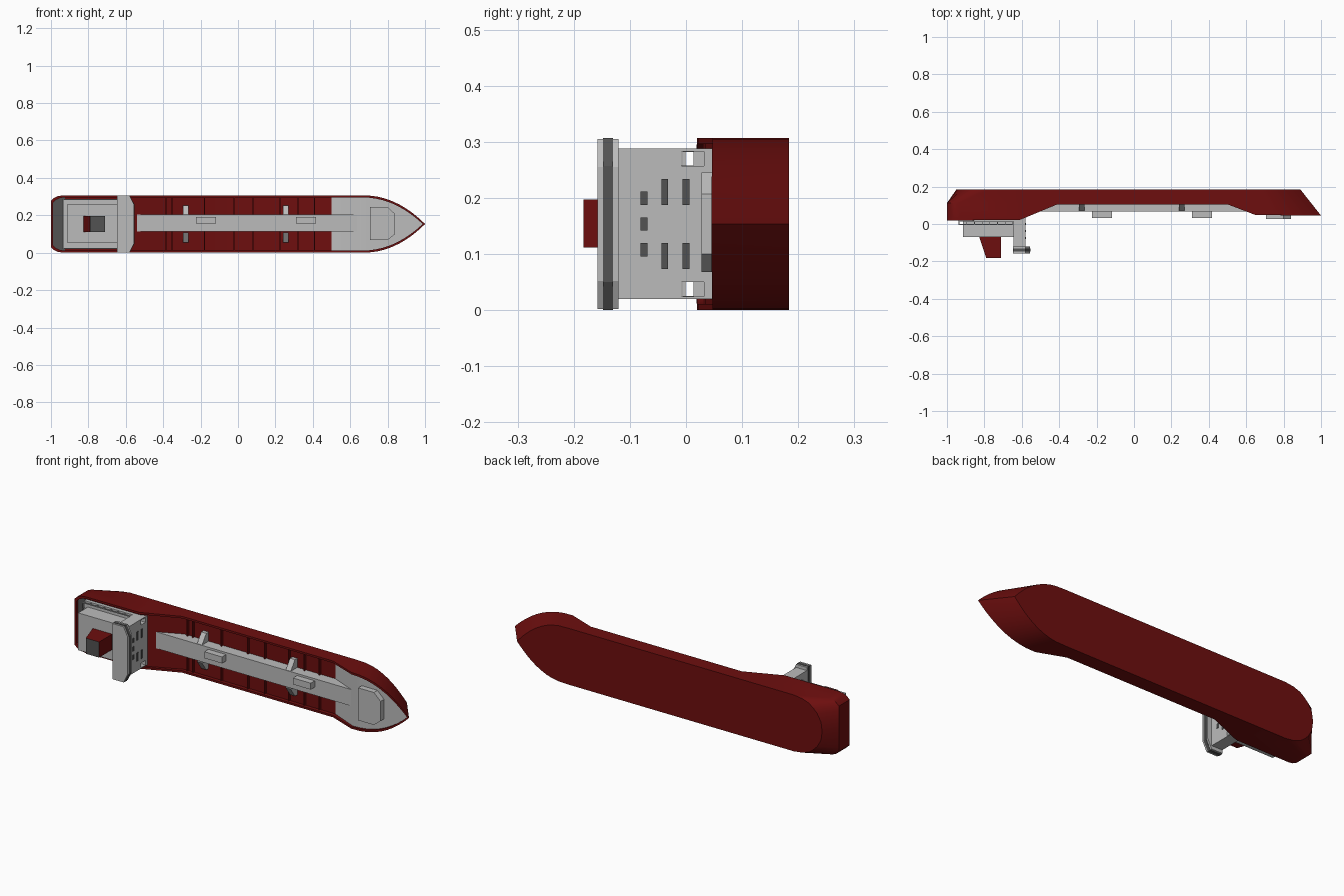
import bpy, bmesh, math
from mathutils import Vector

if "Cube" in bpy.data.objects:
    bpy.data.objects.remove(bpy.data.objects["Cube"])

ZC = 0.1535   # centreline of the ship, which lies on its side (deck faces -y)


def material(name, rgb):
    m = bpy.data.materials.new(name)
    m.diffuse_color = (*rgb, 1)
    m.use_nodes = True
    m.node_tree.nodes["Principled BSDF"].inputs["Base Color"].default_value = m.diffuse_color
    return m


RED = material("hull_red", (0.155, 0.0045, 0.0045))
GREY = material("light_grey", (0.50, 0.50, 0.50))
DARK = material("dark_grey", (0.085, 0.085, 0.085))


def finish(name, bm, mats):
    bmesh.ops.recalc_face_normals(bm, faces=bm.faces)
    me = bpy.data.meshes.new(name)
    bm.to_mesh(me)
    bm.free()
    for m in mats:
        me.materials.append(m)
    ob = bpy.data.objects.new(name, me)
    bpy.context.collection.objects.link(ob)
    return ob


def prism(name, pts, axis, a, b, *mats, rule=None):
    """Extrude a 2D outline along one axis, from a to b."""
    bm = bmesh.new()

    def place(p, d):
        c = list(p)
        c.insert(axis, d)
        return bm.verts.new(c)
    lo = [place(p, a) for p in pts]
    hi = [place(p, b) for p in pts]
    n = len(pts)
    bm.faces.new(lo)
    bm.faces.new(hi)
    for i in range(n):
        j = (i + 1) % n
        bm.faces.new((lo[i], lo[j], hi[j], hi[i]))
    bmesh.ops.recalc_face_normals(bm, faces=bm.faces)
    if rule:
        for f in bm.faces:
            f.material_index = rule(f)
    return finish(name, bm, mats)


def box(name, x0, x1, y0, y1, z0, z1, mat):
    return prism(name, [(x0, y0), (x1, y0), (x1, y1), (x0, y1)], 2, z0, z1, mat)


def both(z0, z1):
    """A z range and its mirror across the centreline."""
    return ((z0, z1), (2 * ZC - z1, 2 * ZC - z0))


# ---- hull: half outlines of rail and keel, lofted and mirrored ----
W = 0.1535
top = [(-1, 0), (-1, .05), (-1, .1), (-1, .124), (-.985, .139), (-.963, .149), (-.935, W)]
low = [(-.95, 0), (-.943, .05), (-.92, .09), (-.895, .115), (-.87, .133), (-.83, .147), (-.78, W)]
for x in (-.61, -.41, .5, .65):
    top.append((x, W))
    low.append((min(x, .58), W))
for k in range(1, 13):
    s = math.sin(k * math.pi / 24)
    w = W * (1 - s ** 2.2)
    top.append((.66 + .34 * s, w))
    low.append((.60 + .29 * s, w))


def interp(x, table):
    for (x0, v0), (x1, v1) in zip(table, table[1:]):
        if x <= x1:
            return v0 + (v1 - v0) * max(0, (x - x0) / (x1 - x0))
    return table[-1][1]


def sheer(x):
    return interp(x, [(-1, .019), (-.61, .022), (-.41, .105), (.5, .105), (.65, .048), (1, .045)])


def deck(x):
    return sheer(x) + interp(x, [(-.61, .012), (-.41, .02), (.5, .02), (.65, .012)])


KEEL, CHINE = .184, .112
keel_ring, chine_ring, rail_ring, inner_ring, deck_ring = [], [], [], [], []
for (tx, tw), (lx, lw) in zip(top, low):
    y = sheer(tx)
    t = 1 if tx < 0 else (KEEL - CHINE) / (KEEL - y)
    keel_ring.append((lx, KEEL, lw))
    chine_ring.append((lx + (tx - lx) * t, CHINE, lw + (tw - lw) * t))
    rail_ring.append((tx, y, tw))
    ix, iw = (tx * .988 if abs(tx) > .66 else tx), tw * .93
    inner_ring.append((ix, y, iw))
    deck_ring.append((ix, deck(tx), iw))

bm = bmesh.new()
N = len(top)
loops = []
for ring in (keel_ring, chine_ring, rail_ring, inner_ring, deck_ring):
    pts = ring + [(x, y, -w) for x, y, w in ring[-2:0:-1]]
    loops.append([bm.verts.new((x, y, ZC + w)) for x, y, w in pts])
M = len(loops[0])
for A, B in zip(loops, loops[1:]):
    for i in range(M):
        j = (i + 1) % M
        bm.faces.new((A[i], A[j], B[j], B[i]))
bm.faces.new(loops[0])
# deck plating in strips from side to side, coloured by position
D = loops[-1]
for i in range(N - 1):
    quad = [D[i], D[i + 1], D[(M - i - 1) % M], D[(M - i) % M]]
    f = bm.faces.new(list(dict.fromkeys(quad)))
    cx = f.calc_center_median().x
    f.material_index = 2 if cx < -.92 else 1 if cx > .5 else 0
hull = finish("hull", bm, (RED, GREY, DARK))
bpy.context.view_layer.objects.active = hull
hull.select_set(True)
bpy.ops.object.shade_smooth_by_angle(angle=math.radians(28))
hull.select_set(False)

# ---- main deck: trunk, cross ribs, sloped side braces, lockers ----
box("deck_trunk", -.60, .655, .066, .13, .113, .203, GREY)
for x in (-.385, -.353, -.18, -.02, .08, .225, .32, .41):
    box("deck_rib", x - .003, x + .003, .112, .128, .013, .294, RED)
for x in (-.28, .255):
    for side in (1, -1):
        prof = [(.067, .2), (.105, .253), (.128, .253), (.128, .2)]
        prof = [(y, ZC + side * (z - ZC)) for y, z in prof]
        prism("side_brace", prof, 0, x - .015, x + .015, GREY)
for x in (-.225, .31):
    box("trunk_locker", x, x + .107, .031, .07, .157, .192, GREY)
prism("bow_house", [(.705, .068), (.8, .068), (.84, .1), (.84, .207), (.8, .245), (.705, .245)],
      1, .028, .065, GREY)

# ---- aft deckhouse ----
box("poop_deck", -.937, -.64, .013, .06, .02, .288, GREY)
box("aft_house", -.915, -.64, -.07, .02, .055, .258, GREY)
for z0, z1 in both(.021, .025):
    box("side_rail", -.937, -.64, -.006, -.001, z0, z1, GREY)
    for k in range(8):
        x = -.935 + k * .041
        box("rail_post", x - .002, x + .002, -.002, .014, z0, z1, GREY)
box("stern_rail", -.937, -.933, -.006, -.001, .021, .286, GREY)
for k in range(1, 7):
    z = .021 + k * .038
    box("stern_rail_post", -.937, -.933, -.002, .014, z - .002, z + .002, GREY)

# ---- front tower with side passages ----
tower = box("bridge_tower", -.645, -.58, -.125, .128, .02, .288, GREY)
for z0, z1 in both(.024, .05):
    cut = box("passage_cutter", -.7, -.5, -.008, .032, z0, z1, GREY)
    cut.hide_render = True
    cut.hide_viewport = True
    mod = tower.modifiers.new("passage", 'BOOLEAN')
    mod.operation = 'DIFFERENCE'
    mod.solver = 'EXACT'
    mod.object = cut
# tower windows
for y in (-.038, 0):
    for z0, z1 in both(.073, .12):
        box("tower_window", -.582, -.577, y - .006, y + .006, z0, z1, DARK)
for z in (.108, ZC, .199):
    box("tower_window", -.582, -.577, -.081, -.069, z - .012, z + .012, DARK)


# ---- bridge with wings and a window band ----
def bridge_outline(o):
    return [(-.646 - o, .002 - o), (-.58, .002 - o), (-.555 + o, .052 - o),
            (-.555 + o, .255 + o), (-.58, .305 + o), (-.646 - o, .305 + o)]


prism("bridge", bridge_outline(0), 1, -.158, -.12, GREY)
prism("bridge_window_band", bridge_outline(.002), 1, -.148, -.13, DARK)

# ---- funnel with a dark top ----
prism("funnel", [(-.83, -.06), (-.71, -.06), (-.71, -.183), (-.79, -.183)], 2, .112, .197,
      RED, DARK, rule=lambda f: int(f.normal.y < -.99))
